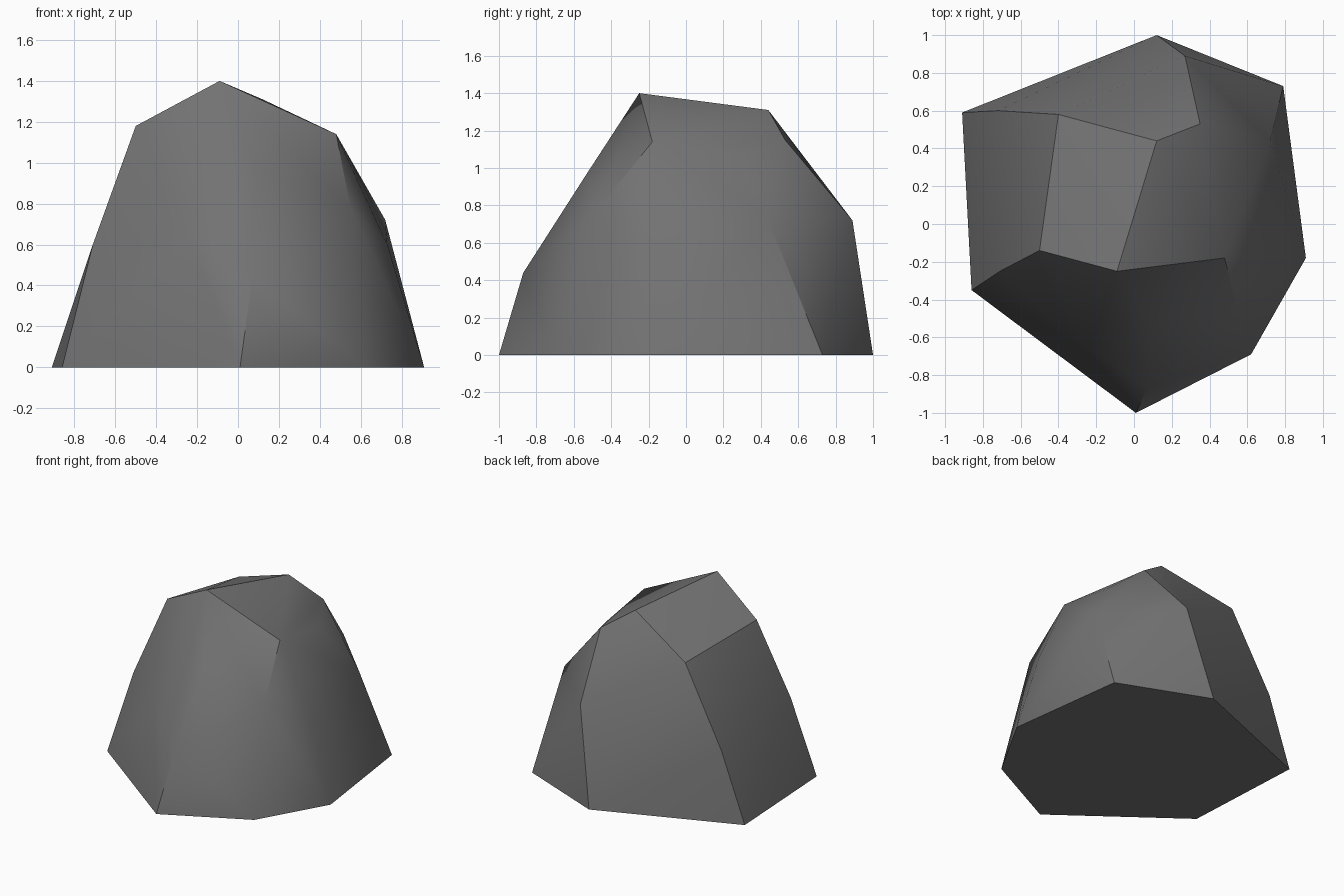
import bpy, bmesh, math

if "Cube" in bpy.data.objects:
    bpy.data.objects.remove(bpy.data.objects["Cube"])

# Faceted boulder: rings of points, wrapped in a convex skin
ground_ring = [(-.91, .59, 0), (-.86, -.35, 0), (.01, -1, 0), (.62, -.69, 0),
               (.91, -.18, 0), (.79, .73, 0), (.12, 1, 0)]
middle_ring = [(-.72, .60, .52), (-.71, -.25, .60), (-.25, -.65, .65), (.07, -.87, .44),
               (.55, -.47, .78), (.73, -.16, .60), (.72, .44, .72), (.27, .89, .72)]
upper_ring = [(-.40, .58, 1.10), (-.50, -.14, 1.18), (.08, -.53, .97),
              (.48, -.18, 1.14), (.48, .30, 1.06), (.35, .53, 1.15)]
summit = [(-.09, -.25, 1.40), (.12, .44, 1.31)]

bm = bmesh.new()
for p in ground_ring + middle_ring + upper_ring + summit:
    bm.verts.new(p)
res = bmesh.ops.convex_hull(bm, input=bm.verts[:])
loose = [v for v in bm.verts if not v.link_faces]
bmesh.ops.delete(bm, geom=loose, context='VERTS')
# Merge coplanar triangles into flat facets
bmesh.ops.dissolve_limit(bm, angle_limit=math.radians(1), verts=bm.verts[:], edges=bm.edges[:])
bmesh.ops.recalc_face_normals(bm, faces=bm.faces[:])
mesh = bpy.data.meshes.new("boulder")
bm.to_mesh(mesh)
bm.free()

# Stone colour
stone = bpy.data.materials.new("dark grey stone")
stone.diffuse_color = (.17, .17, .17, 1)
stone.use_nodes = True
stone.node_tree.nodes["Principled BSDF"].inputs["Base Color"].default_value = stone.diffuse_color
mesh.materials.append(stone)

boulder = bpy.data.objects.new("boulder", mesh)
bpy.context.collection.objects.link(boulder)
bpy.context.view_layer.objects.active = boulder
boulder.select_set(True)
bpy.ops.object.shade_smooth_by_angle(angle=math.radians(30))
